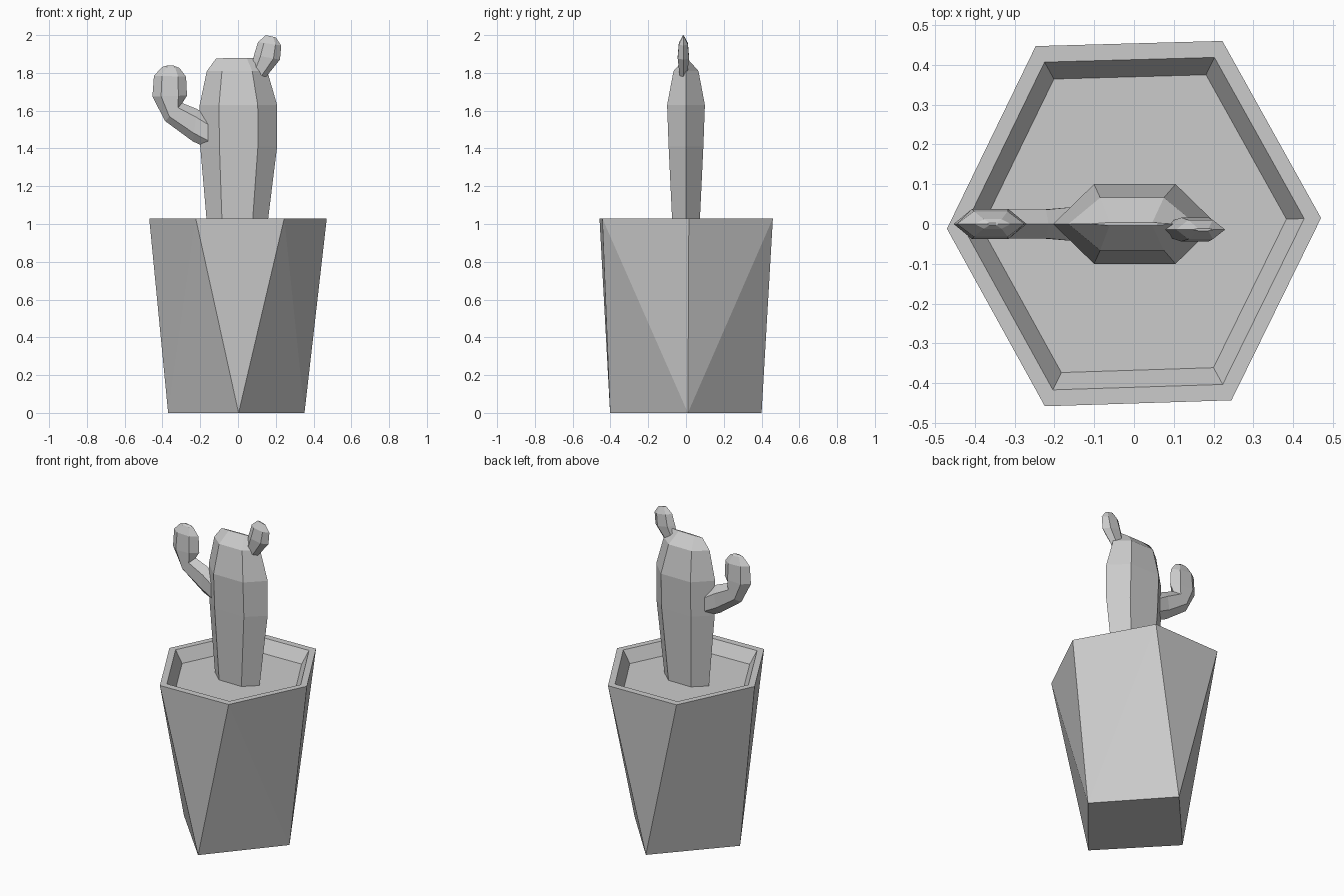
import bpy, bmesh

if "Cube" in bpy.data.objects:
    bpy.data.objects.remove(bpy.data.objects["Cube"])


def finish(bm, name):
    bmesh.ops.recalc_face_normals(bm, faces=bm.faces[:])
    mesh = bpy.data.meshes.new(name)
    bm.to_mesh(mesh)
    bm.free()
    obj = bpy.data.objects.new(name, mesh)
    bpy.context.collection.objects.link(obj)
    return obj


def hex_loft(name, stations, yc=0.0):
    """Loft flattened hexagons; station = (x0, z0, x1, z1, half depth)."""
    bm = bmesh.new()
    rings = []
    for x0, z0, x1, z1, d in stations:
        ring = []
        for t, s in ((0, 0), (.25, -1), (.75, -1), (1, 0), (.75, 1), (.25, 1)):
            ring.append(bm.verts.new((x0 + (x1 - x0) * t, yc + s * d, z0 + (z1 - z0) * t)))
        rings.append(ring)
    for a, b in zip(rings, rings[1:]):
        for i in range(6):
            j = (i + 1) % 6
            bm.faces.new((a[i], a[j], b[j], b[i]))
    bm.faces.new(rings[0])
    bm.faces.new(rings[-1])
    return finish(bm, name)


# Faceted pot: hexagonal rim tapering to a diamond base
rim = [(.47, .015), (.222, .46), (-.247, .447), (-.47, -.012), (-.224, -.458), (.245, -.443)]
base = [(.352, .01), (.0, .4), (-.37, -.01), (.003, -.402)]
RIM_Z, SOIL_Z = 1.03, .955
bm = bmesh.new()
top = [bm.verts.new((x, y, RIM_Z)) for x, y in rim]
low = [bm.verts.new((x, y, 0)) for x, y in base]
bm.faces.new(low)
apex = [0, 0, 1, 2, 2, 3]            # base corner below each rim edge (i, i+1)
owner = {0: (5, 0), 1: (1,), 2: (2, 3), 3: (4,)}
for corner, edges in owner.items():
    for i in edges:
        bm.faces.new((top[i], top[(i + 1) % 6], low[corner]))
for i, (a, b) in {1: (0, 1), 2: (1, 2), 4: (2, 3), 5: (3, 0)}.items():
    bm.faces.new((top[i], low[a], low[b]))

# Rim lip, sloping inner wall and soil
outer = top
for scale, z in ((.91, RIM_Z), (.815, SOIL_Z)):
    inner = [bm.verts.new((x * scale, y * scale, z)) for x, y in rim]
    for i in range(6):
        j = (i + 1) % 6
        bm.faces.new((outer[i], outer[j], inner[j], inner[i]))
    outer = inner
bm.faces.new(outer)
finish(bm, "pot")

# Cactus trunk
hex_loft("cactus_trunk", [
    (-.16, .95, .15, .95, .07),
    (-.2, 1.41, .207, 1.41, .092),
    (-.203, 1.63, .207, 1.63, .1),
    (-.165, 1.81, .155, 1.81, .066),
    (-.115, 1.877, .1, 1.88, .004),
])

# Bent side arm
hex_loft("cactus_arm", [
    (-.16, 1.40, -.16, 1.57, .042),
    (-.24, 1.438, -.215, 1.608, .036),
    (-.386, 1.545, -.295, 1.64, .037),
    (-.453, 1.675, -.27, 1.68, .038),
    (-.445, 1.785, -.275, 1.78, .032),
    (-.40, 1.832, -.31, 1.826, .012),
    (-.37, 1.84, -.34, 1.838, .003),
])

# Small bud on the shoulder
hex_loft("cactus_bud", [
    (.07, 1.82, .145, 1.775, .02),
    (.085, 1.895, .222, 1.87, .03),
    (.106, 1.963, .229, 1.945, .024),
    (.148, 2.0, .2, 1.988, .003),
], yc=-.014)
